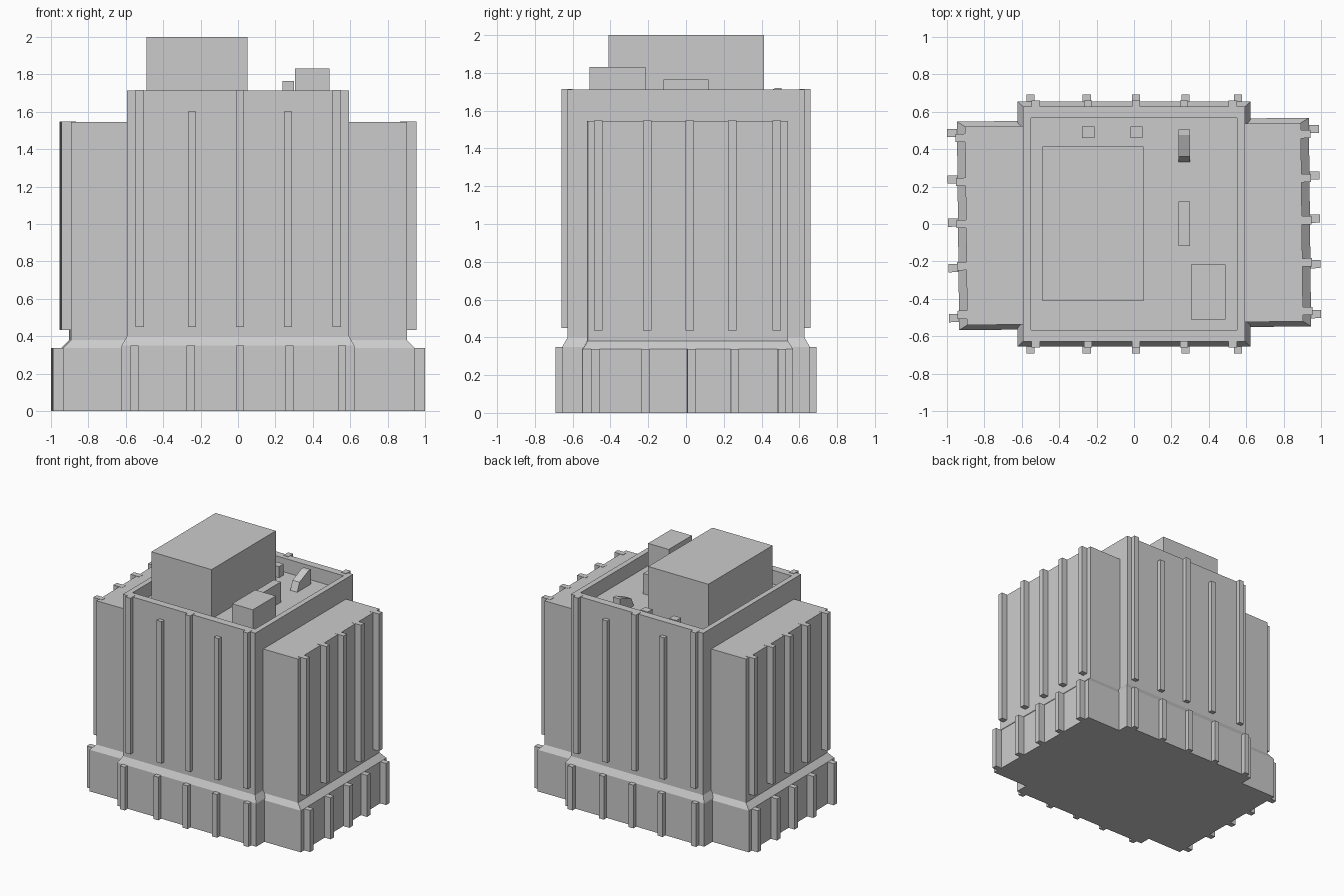
import bpy, bmesh

if "Cube" in bpy.data.objects:
    bpy.data.objects.remove(bpy.data.objects["Cube"])

TWIST = 0.011  # the wing block sits very slightly rotated


def mesh_object(name, bm):
    bmesh.ops.recalc_face_normals(bm, faces=bm.faces)
    me = bpy.data.meshes.new(name)
    bm.to_mesh(me)
    bm.free()
    ob = bpy.data.objects.new(name, me)
    bpy.context.collection.objects.link(ob)
    return ob


def loft(name, levels):
    """Stack of rectangles (half x, half y, z), skinned and capped."""
    bm = bmesh.new()
    rings = [[bm.verts.new((sx * hx, sy * hy, z))
              for sx, sy in ((-1, -1), (1, -1), (1, 1), (-1, 1))]
             for hx, hy, z in levels]
    for a, b in zip(rings, rings[1:]):
        for i in range(4):
            j = (i + 1) % 4
            bm.faces.new((a[i], a[j], b[j], b[i]))
    bm.faces.new(rings[0])
    bm.faces.new(rings[-1])
    return mesh_object(name, bm)


def prism(name, x0, x1, profile):
    """Side profile of (y, z) points extruded along x."""
    bm = bmesh.new()
    face = bm.faces.new([bm.verts.new((x0, y, z)) for y, z in profile])
    out = bmesh.ops.extrude_face_region(bm, geom=[face])
    bmesh.ops.translate(bm, vec=(x1 - x0, 0, 0),
                        verts=[v for v in out["geom"] if isinstance(v, bmesh.types.BMVert)])
    return mesh_object(name, bm)


def box(name, x0, x1, y0, y1, z0, z1):
    return prism(name, x0, x1, [(y0, z0), (y1, z0), (y1, z1), (y0, z1)])


# Central tower: flared plinth, shaft, parapet and sunken roof
ROOF = 1.60
loft("central_tower", [(0.622, 0.655, 0), (0.622, 0.655, 0.35), (0.593, 0.627, 0.40),
                       (0.593, 0.627, 1.712), (0.55, 0.565, 1.712), (0.55, 0.565, ROOF)])

# Lower block forming both side wings
wings = [loft("side_wings", [(0.94, 0.557, 0), (0.94, 0.557, 0.337), (0.897, 0.53, 0.38),
                             (0.897, 0.53, 1.545)])]

# Fins on front and back of the tower
W = 0.022
for side, s in (("front", -1), ("back", 1)):
    for i, x in enumerate((-0.525, -0.245, 0.01, 0.267, 0.527)):
        top = 1.60 if i in (1, 3) else 1.715
        y0, y1 = sorted((s * 0.60, s * 0.66))
        box(f"{side}_upper_fin", x - W, x + W, y0, y1, 0.45, top)
    for x in (-0.553, -0.252, 0.01, 0.275, 0.555):
        y0, y1 = sorted((s * 0.62, s * 0.692))
        box(f"{side}_plinth_fin", x - W, x + W, y0, y1, 0, 0.35)

# Fins on the ends of the wings
for side, s in (("left", -1), ("right", 1)):
    for y in (-0.475, -0.215, 0.01, 0.235, 0.47):
        x0, x1 = sorted((s * 0.87, s * 0.948))
        wings.append(box(f"{side}_upper_fin", x0, x1, y - W, y + W, 0.435, 1.547))
    for y in (-0.492, -0.225, 0.018, 0.248, 0.497):
        x0, x1 = sorted((s * 0.91, s * 0.994))
        wings.append(box(f"{side}_plinth_fin", x0, x1, y - W, y + W, 0, 0.337))
for ob in wings:
    ob.rotation_euler.z = TWIST

# Rooftop plant
box("penthouse", -0.49, 0.05, -0.41, 0.413, ROOF, 2.0)
box("plant_room", 0.305, 0.49, -0.51, -0.215, ROOF, 1.83)
box("long_vent", 0.237, 0.30, -0.118, 0.12, ROOF, 1.765)
for x in (-0.245, 0.013):
    box("small_vent", x - 0.033, x + 0.033, 0.46, 0.52, ROOF, 1.69)
prism("sloped_vent", 0.237, 0.30, [(0.33, ROOF), (0.36, 1.67), (0.475, 1.72),
                                   (0.505, 1.72), (0.505, ROOF)])
